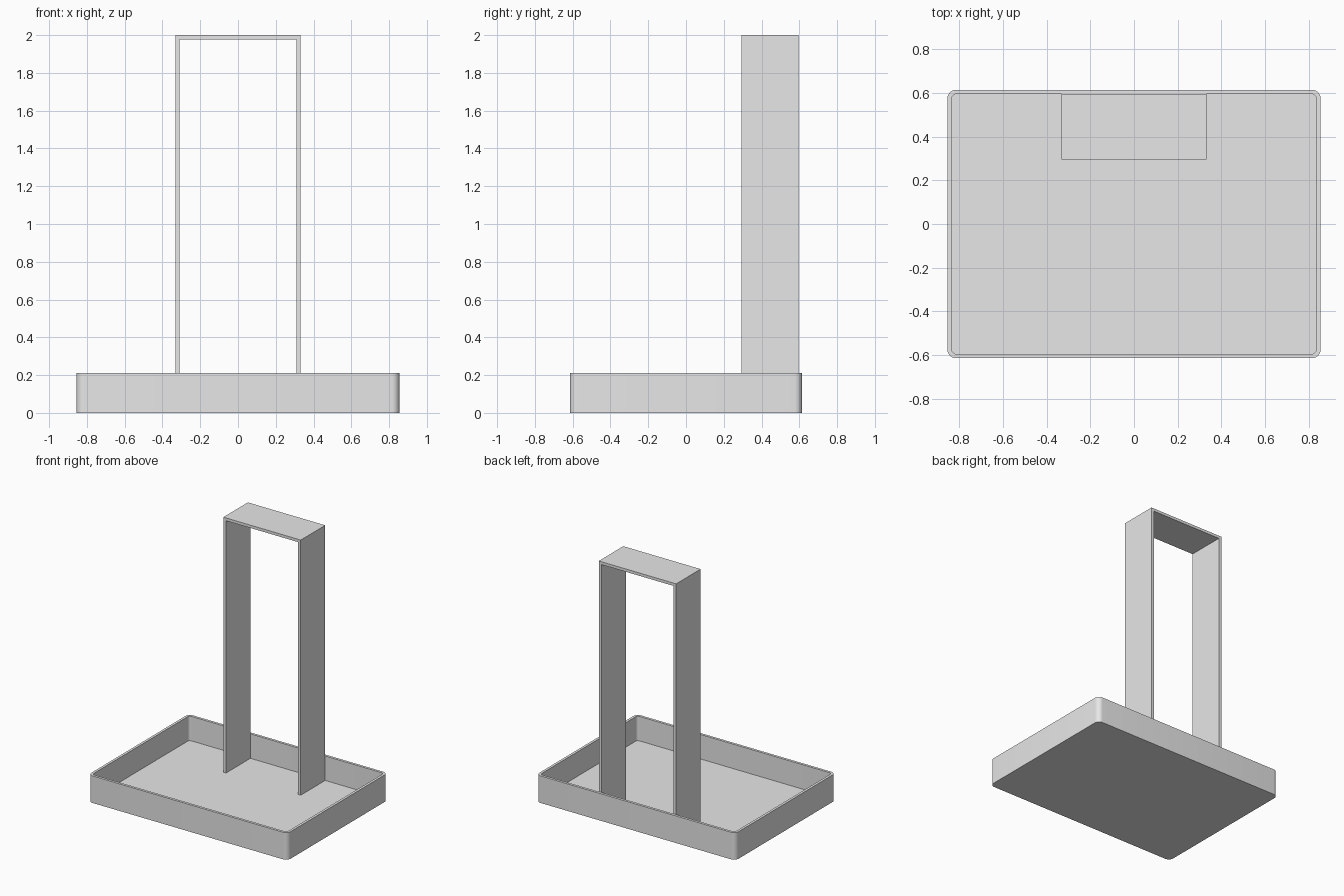
import bpy, bmesh, math
from mathutils import Vector

if "Cube" in bpy.data.objects:
    bpy.data.objects.remove(bpy.data.objects["Cube"], do_unlink=True)

GREY = (0.8, 0.8, 0.8, 1.0)
grey = bpy.data.materials.new("plain grey")
grey.use_nodes = True
grey.diffuse_color = GREY
grey.node_tree.nodes["Principled BSDF"].inputs["Base Color"].default_value = GREY


def finish(name, bm, smooth=False):
    """Turn a bmesh into a named grey object."""
    bmesh.ops.recalc_face_normals(bm, faces=bm.faces)
    mesh = bpy.data.meshes.new(name)
    bm.to_mesh(mesh)
    bm.free()
    mesh.materials.append(grey)
    obj = bpy.data.objects.new(name, mesh)
    bpy.context.collection.objects.link(obj)
    if smooth:
        bpy.ops.object.select_all(action='DESELECT')
        obj.select_set(True)
        bpy.context.view_layer.objects.active = obj
        bpy.ops.object.shade_smooth_by_angle(angle=math.radians(30))
    return obj


def rounded_ring(bm, half_x, half_y, radius, z, steps=8):
    """Closed loop of vertices around a rounded rectangle."""
    ring = []
    for corner, (sx, sy) in enumerate([(1, 1), (-1, 1), (-1, -1), (1, -1)]):
        for i in range(steps + 1):
            a = math.pi / 2 * (corner + i / steps)
            ring.append(bm.verts.new((sx * (half_x - radius) + radius * math.cos(a),
                                      sy * (half_y - radius) + radius * math.sin(a), z)))
    return ring


# Open tray with rounded corners and a thin wall and floor
HALF_X, HALF_Y, HEIGHT, WALL, RADIUS = 0.855, 0.615, 0.21, 0.02, 0.04
bm = bmesh.new()
inner = (HALF_X - WALL, HALF_Y - WALL, RADIUS - WALL)
rings = [rounded_ring(bm, HALF_X, HALF_Y, RADIUS, 0),
         rounded_ring(bm, HALF_X, HALF_Y, RADIUS, HEIGHT),
         rounded_ring(bm, *inner, HEIGHT),
         rounded_ring(bm, *inner, WALL)]
for low, high in zip(rings, rings[1:]):
    n = len(low)
    for i in range(n):
        j = (i + 1) % n
        bm.faces.new((low[i], low[j], high[j], high[i]))
bm.faces.new(rings[0])
bm.faces.new(rings[-1])
finish("tray", bm, smooth=True)

# Upright arch: a flat strip bent into two legs and a top, standing on the tray floor
OUT, THICK, FRONT, BACK, TOP = 0.332, 0.022, 0.295, 0.595, 2.0
half = [(OUT - THICK, TOP - THICK), (OUT - THICK, WALL), (OUT, WALL), (OUT, TOP)]
profile = half + [(-x, z) for x, z in reversed(half)]
bm = bmesh.new()
face = bm.faces.new([bm.verts.new((x, FRONT, z)) for x, z in profile])
extruded = bmesh.ops.extrude_face_region(bm, geom=[face])
moved = [v for v in extruded["geom"] if isinstance(v, bmesh.types.BMVert)]
bmesh.ops.translate(bm, verts=moved, vec=Vector((0, BACK - FRONT, 0)))
# Close the front again if the extrusion consumed its face
if not any(all(abs(v.co.y - FRONT) < 1e-5 for v in f.verts) for f in bm.faces):
    bmesh.ops.holes_fill(bm, edges=[e for e in bm.edges if e.is_boundary])
finish("upright_arch", bm)
